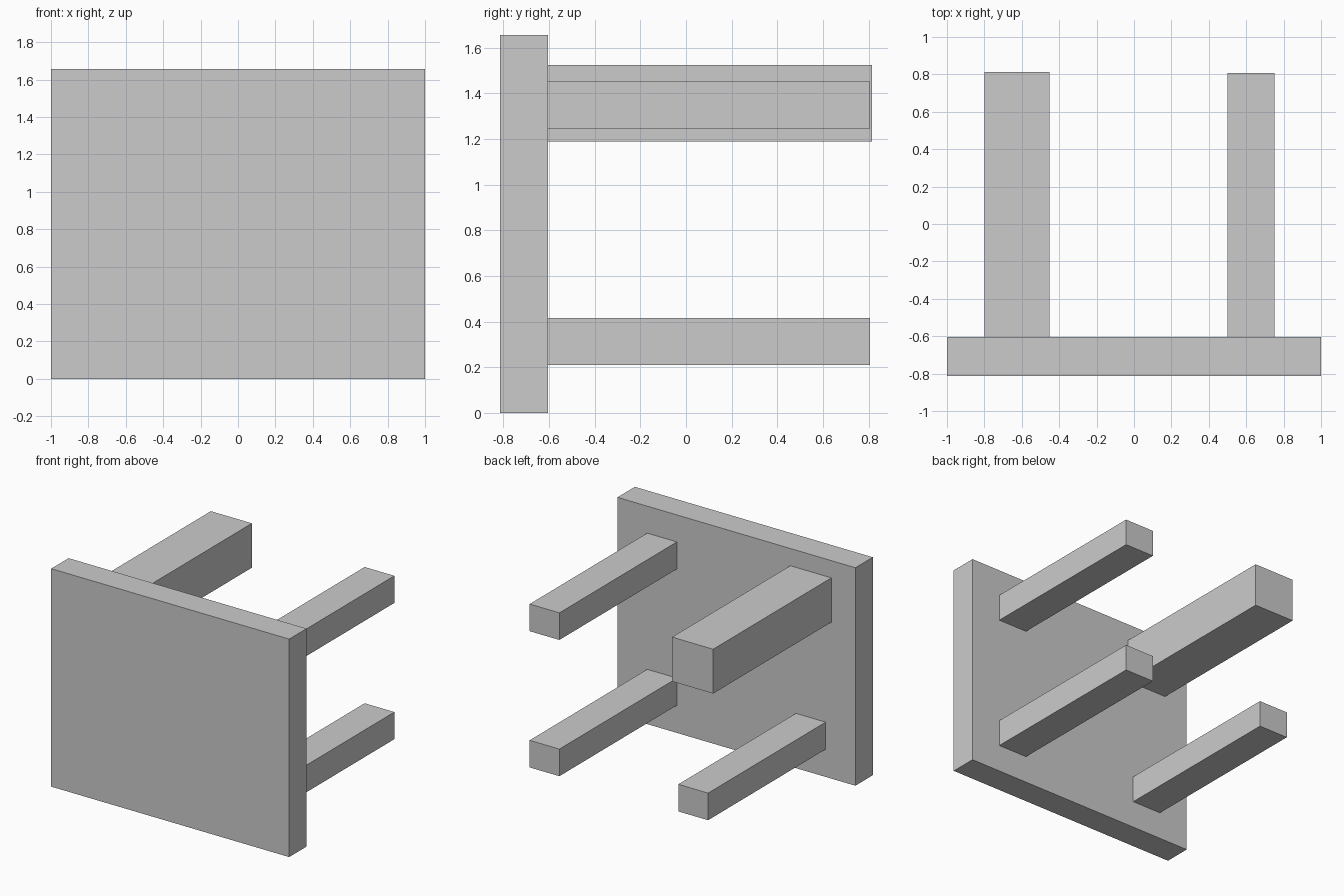
import bpy
from mathutils import Vector

if "Cube" in bpy.data.objects:
    bpy.data.objects.remove(bpy.data.objects["Cube"])


def box(name, low, high):
    """Add a box spanning two opposite corners."""
    low, high = Vector(low), Vector(high)
    bpy.ops.mesh.primitive_cube_add(size=1, location=(low + high) / 2)
    obj = bpy.context.object
    obj.name = name
    obj.scale = high - low
    bpy.ops.object.transform_apply(location=False, rotation=False, scale=True)
    return obj


PANEL_BACK = -0.605

# Upright table top lying on its edge
box("table_top", (-1, -0.814, 0), (1, PANEL_BACK, 1.656))

# Three matching slim legs
for name, x, z in (("lower_left_leg", -0.625, 0.313),
                   ("lower_right_leg", 0.625, 0.313),
                   ("upper_right_leg", 0.625, 1.348)):
    box(name, (x - 0.125, PANEL_BACK, z - 0.103), (x + 0.125, 0.806, z + 0.103))

# One thicker leg, slightly longer
box("thick_upper_left_leg", (-0.798, PANEL_BACK, 1.188), (-0.453, 0.814, 1.525))
